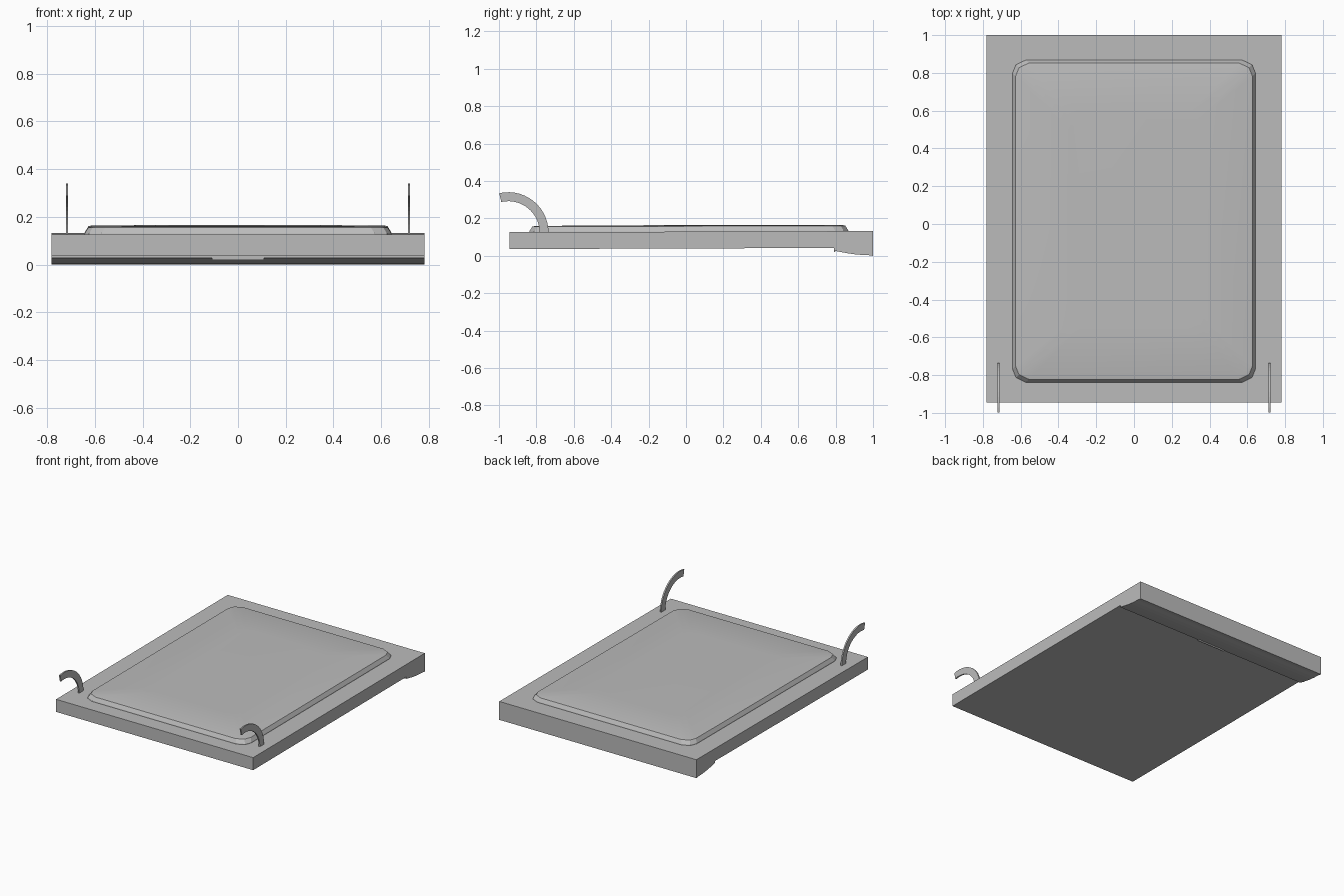
import bpy, bmesh, math
from mathutils import Vector

cube = bpy.data.objects.get("Cube")
if cube:
    bpy.data.objects.remove(cube, do_unlink=True)

# One flat grey for every part
GREY = (0.5, 0.5, 0.5, 1)
grey = bpy.data.materials.new("plain grey")
grey.use_nodes = True
grey.diffuse_color = GREY
grey.node_tree.nodes["Principled BSDF"].inputs["Base Color"].default_value = GREY


def make_object(name, bm):
    bmesh.ops.recalc_face_normals(bm, faces=bm.faces)
    mesh = bpy.data.meshes.new(name)
    bm.to_mesh(mesh)
    bm.free()
    mesh.materials.append(grey)
    obj = bpy.data.objects.new(name, mesh)
    bpy.context.collection.objects.link(obj)
    return obj


def extrude_profile(name, profile, x0, x1):
    """Sweep a closed (y, z) outline from x0 to x1."""
    bm = bmesh.new()
    face = bm.faces.new([bm.verts.new((x0, y, z)) for y, z in profile])
    out = bmesh.ops.extrude_face_region(bm, geom=[face])
    moved = [v for v in out["geom"] if isinstance(v, bmesh.types.BMVert)]
    bmesh.ops.translate(bm, verts=moved, vec=(x1 - x0, 0, 0))
    return make_object(name, bm)


# Slab with a curved lip under the back edge
WIDTH = 0.782
LIP_FRONT, BACK = 0.79, 1.0
lip = [(LIP_FRONT + 0.18 * t, 0.028 - 0.024 * math.sin(t * math.pi / 2))
       for t in (0, 0.2, 0.4, 0.6, 0.8, 1)]
slab = [(-0.945, 0.126), (-0.945, 0.036), (LIP_FRONT, 0.042)] + lip
slab += [(BACK, 0.0), (BACK, 0.132)]
extrude_profile("slab", slab, -WIDTH, WIDTH)

# Small finger catch on the front edge of the lip
extrude_profile("finger_catch", [(0.79, 0.03), (0.79, 0.019), (0.796, 0.019), (0.802, 0.03)],
                -0.11, 0.11)


# Raised panel: stacked rounded rectangles, gently crowned
def rounded_ring(bm, inset, z):
    half_x, half_y, centre_y = 0.645 - inset, 0.855 - inset, 0.015
    corner = [(half_x, half_y - 0.07), (half_x - 0.018, half_y - 0.025),
              (half_x - 0.07, half_y)]
    ring = []
    for sx, sy in ((1, 1), (-1, 1), (-1, -1), (1, -1)):
        points = corner if sx * sy > 0 else corner[::-1]
        for px, py in points:
            y = centre_y + sy * py
            ring.append(bm.verts.new((sx * px, y, z + 0.003 * y)))
    return ring


bm = bmesh.new()
rings = [rounded_ring(bm, inset, z) for inset, z in
         ((0, 0.12), (0.003, 0.134), (0.018, 0.158), (0.03, 0.161), (0.3, 0.164))]
for low, high in zip(rings, rings[1:]):
    for i in range(len(low)):
        j = (i + 1) % len(low)
        bm.faces.new((low[i], low[j], high[j], high[i]))
bm.faces.new(rings[0])
bm.faces.new(rings[-1])
panel = make_object("raised_panel", bm)
bpy.context.view_layer.objects.active = panel
panel.select_set(True)
bpy.ops.object.shade_smooth_by_angle(angle=math.radians(15))

# Pair of thin curved hooks at the front
centre, steps, sweep = Vector((-0.95, 0.125)), 14, math.radians(103)


def arc(radius):
    return [centre + radius * Vector((math.cos(a), math.sin(a)))
            for a in (sweep * i / steps for i in range(steps + 1))]


hook = arc(0.215) + arc(0.167)[::-1]
for side, x in (("left", 0.717), ("right", -0.717)):
    extrude_profile(side + "_hook", [tuple(p) for p in hook], x - 0.005, x + 0.005)
